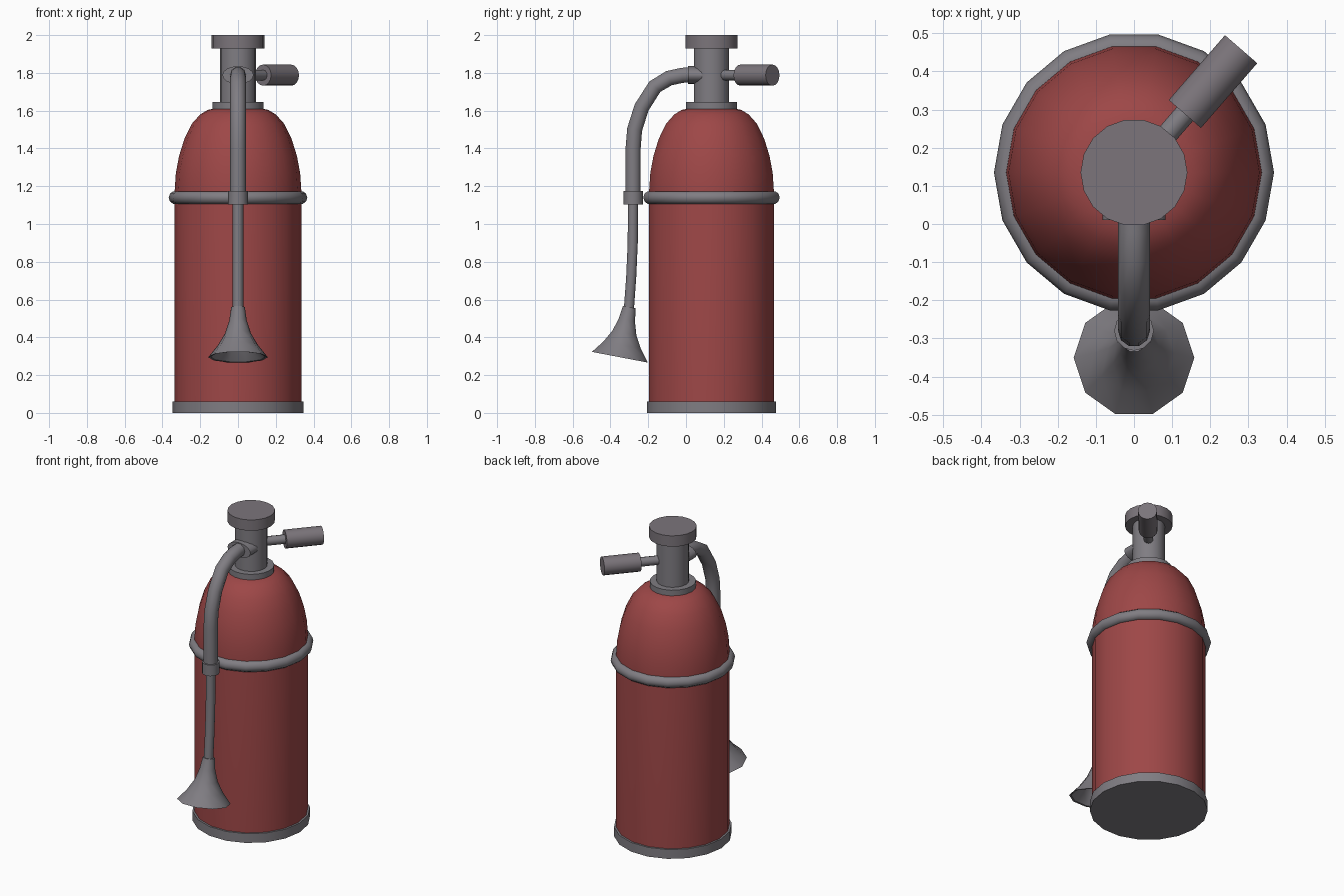
import bpy, bmesh
from math import sin, cos, tau, radians
from mathutils import Vector, Matrix

if "Cube" in bpy.data.objects:
    bpy.data.objects.remove(bpy.data.objects["Cube"])

CY = 0.135      # bottle axis in y
SIDES = 18


def material(name, color):
    m = bpy.data.materials.new(name)
    m.diffuse_color = (*color, 1)
    m.use_nodes = True
    m.node_tree.nodes["Principled BSDF"].inputs["Base Color"].default_value = m.diffuse_color
    return m


RED = material("red_paint", (0.34, 0.063, 0.063))
STEEL = material("dark_steel", (0.215, 0.205, 0.225))
GRIP = material("dark_grip", (0.2, 0.178, 0.198))


def finish(ob, mat):
    """Assign the material and smooth all but the sharp edges."""
    ob.data.materials.append(mat)
    bpy.ops.object.select_all(action='DESELECT')
    ob.select_set(True)
    bpy.context.view_layer.objects.active = ob
    bpy.ops.object.shade_smooth_by_angle(angle=radians(40))


def loft(name, rings, matrix=None, mat=STEEL):
    """Skin a list of point rings and cap both ends."""
    bm = bmesh.new()
    loops = [[bm.verts.new(p) for p in ring] for ring in rings]
    n = len(loops[0])
    for a, b in zip(loops, loops[1:]):
        for i in range(n):
            j = (i + 1) % n
            bm.faces.new((a[i], a[j], b[j], b[i]))
    bm.faces.new(loops[0][::-1])
    bm.faces.new(loops[-1])
    bmesh.ops.recalc_face_normals(bm, faces=bm.faces)
    me = bpy.data.meshes.new(name)
    bm.to_mesh(me)
    bm.free()
    ob = bpy.data.objects.new(name, me)
    bpy.context.collection.objects.link(ob)
    if matrix:
        ob.matrix_world = matrix
    finish(ob, mat)
    return ob


def lathe(name, profile, matrix=None, sides=SIDES, mat=STEEL):
    """Revolve (radius, height) pairs around local z."""
    rings = [[(r * cos(tau * i / sides), r * sin(tau * i / sides), z)
              for i in range(sides)] for r, z in profile]
    return loft(name, rings, matrix or Matrix.Translation((0, CY, 0)), mat)


def along(start, end):
    """Matrix placing local z on the line start -> end."""
    d = Vector(end) - Vector(start)
    return Matrix.Translation(start) @ d.to_track_quat('Z', 'Y').to_matrix().to_4x4()


def hose(name, path, r, sides=10):
    """Round tube along (y, z) points in the x = 0 plane."""
    pts = [Vector((0, y, z)) for y, z in path]
    rings = []
    for k, p in enumerate(pts):
        t = (pts[min(k + 1, len(pts) - 1)] - pts[max(k - 1, 0)]).normalized()
        side = Vector((1, 0, 0))
        up = t.cross(side)
        rings.append([p + r * (cos(tau * i / sides) * side + sin(tau * i / sides) * up)
                      for i in range(sides)])
    return loft(name, rings)


# Red bottle with domed shoulder
lathe("bottle", [(0.335, 0.03), (0.335, 1.18), (0.329, 1.27), (0.312, 1.36),
                 (0.284, 1.45), (0.245, 1.53), (0.2, 1.58), (0.16, 1.604),
                 (0.12, 1.612)], mat=RED)

# Foot, collar, valve neck and cap
lathe("foot", [(0.347, 0), (0.347, 0.06)])
lathe("collar", [(0.136, 1.6), (0.136, 1.645)])
lathe("valve_neck", [(0.095, 1.63), (0.095, 1.94)])
lathe("valve_cap", [(0.14, 1.93), (0.14, 2.0)], mat=GRIP)

# Strap around the bottle
bpy.ops.mesh.primitive_torus_add(major_segments=SIDES, minor_segments=10, major_radius=0.332,
                                 minor_radius=0.035, location=(0, CY, 1.14))
strap = bpy.context.object
strap.name = "strap"
finish(strap, STEEL)

# Lever: stem and grip pointing diagonally back
aim = Vector((0.656, 0.755, 0))
root = Vector((0, CY, 1.788))
lever = along(root, root + aim)
lathe("lever_stem", [(0.028, 0.05), (0.028, 0.22)], lever, 12)
lathe("lever_grip", [(0.056, 0.203), (0.056, 0.428)], lever, 16, GRIP)

# Oval hose fitting on the neck
lathe("hose_fitting", [(0.05, 0), (0.05, 0.075)],
      along((0, 0.085, 1.788), (0, 0, 1.788)) @ Matrix.Diagonal((1.65, 0.95, 1, 1)), 16)

# Hose: thick upper run, thin lower run, clamp between
hose("upper_hose", [(0.05, 1.792), (-0.02, 1.787), (-0.09, 1.772), (-0.165, 1.727),
                    (-0.235, 1.617), (-0.272, 1.5), (-0.28, 1.4), (-0.28, 1.14)], 0.042)
hose("lower_hose", [(-0.281, 1.14), (-0.282, 0.9), (-0.29, 0.72), (-0.303, 0.54)], 0.028)
lathe("hose_clamp", [(0.052, 1.103), (0.052, 1.175)], Matrix.Translation((0, -0.28, 0)), 12)

# Flared hollow horn, tilted forward
horn = Matrix.Translation((0, -0.3, 0.56)) @ Matrix.Rotation(radians(-10.8), 4, 'X')
lathe("horn", [(0.036, 0), (0.046, -0.07), (0.068, -0.14), (0.106, -0.205), (0.158, -0.27),
               (0.146, -0.268), (0.094, -0.205), (0.058, -0.14), (0.036, -0.07),
               (0.026, -0.02)], horn, 10)
